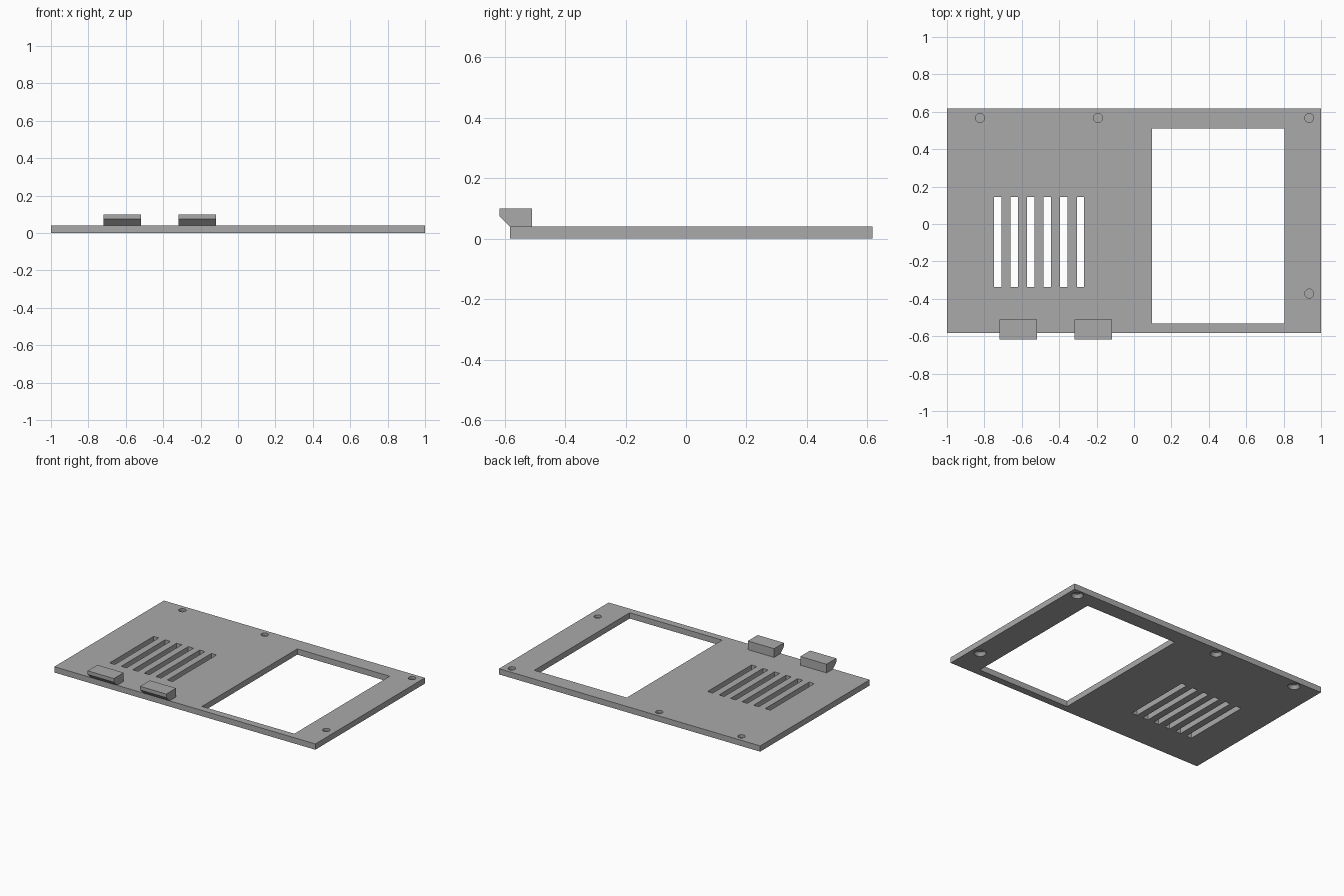
import bpy
import bmesh

if "Cube" in bpy.data.objects:
    bpy.data.objects.remove(bpy.data.objects["Cube"], do_unlink=True)

THICK = 0.04
FRONT, BACK = -0.582, 0.617

# Single plain grey
grey = bpy.data.materials.new("plain grey")
grey.use_nodes = True
colour = (0.4, 0.4, 0.4, 1)
grey.diffuse_color = colour
grey.node_tree.nodes["Principled BSDF"].inputs["Base Color"].default_value = colour


def make_object(name, bm):
    bmesh.ops.recalc_face_normals(bm, faces=bm.faces)
    mesh = bpy.data.meshes.new(name)
    bm.to_mesh(mesh)
    bm.free()
    mesh.materials.append(grey)
    obj = bpy.data.objects.new(name, mesh)
    bpy.context.collection.objects.link(obj)
    return obj


def add_box(bm, x0, x1, y0, y1, z0, z1):
    verts = bmesh.ops.create_cube(bm, size=1)["verts"]
    for v in verts:
        v.co.x = x1 if v.co.x > 0 else x0
        v.co.y = y1 if v.co.y > 0 else y0
        v.co.z = z1 if v.co.z > 0 else z0


def add_countersink(bm, x, y):
    """Closed lathe: cone widening downward, straight bore above."""
    disc = bmesh.ops.create_circle(bm, cap_ends=True, segments=24, radius=1)["verts"]
    face = disc[0].link_faces[0]
    profile = [(0.046, -0.01), (0.024, 0.022), (0.024, THICK + 0.02)]
    for i, (r, z) in enumerate(profile):
        if i:
            last = profile[i - 1][0]
            old = face
            ring = bmesh.ops.extrude_face_region(
                bm, geom=[old], use_keep_orig=(i == 1))["geom"]
            face = next(g for g in ring if isinstance(g, bmesh.types.BMFace))
        else:
            last = 1
        for v in face.verts:
            if i:
                v.co.x = x + (v.co.x - x) * r / last
                v.co.y = y + (v.co.y - y) * r / last
            else:
                v.co.x, v.co.y = x + v.co.x * r, y + v.co.y * r
            v.co.z = z


# Cover plate
bm = bmesh.new()
add_box(bm, -1, 1, FRONT, BACK, 0, THICK)
plate = make_object("cover_plate", bm)

# Openings: large window, vent slots, screw holes
bm = bmesh.new()
add_box(bm, 0.097, 0.805, -0.533, 0.51, -0.1, 0.1)
for i in range(6):
    x = -0.728 + 0.0884 * i
    add_box(bm, x - 0.02, x + 0.02, -0.336, 0.145, -0.1, 0.1)
for x, y in [(-0.823, 0.567), (-0.192, 0.567), (0.937, 0.567), (0.937, -0.372)]:
    add_countersink(bm, x, y)
cutter = make_object("opening_cutter", bm)
cutter.hide_render = True

cut = plate.modifiers.new("openings", "BOOLEAN")
cut.operation = "DIFFERENCE"
cut.solver = "EXACT"
cut.object = cutter
bpy.context.view_layer.update()
graph = bpy.context.evaluated_depsgraph_get()
plate_mesh = bpy.data.meshes.new_from_object(plate.evaluated_get(graph))
plate.modifiers.clear()
plate.data = plate_mesh
bpy.data.objects.remove(cutter, do_unlink=True)

# Chamfered hook tabs overhanging the front edge
hook = [(-0.51, THICK), (FRONT, THICK), (-0.617, 0.075), (-0.617, 0.1), (-0.51, 0.1)]
for name, x in [("right_hook_tab", -0.72), ("left_hook_tab", -0.318)]:
    bm = bmesh.new()
    side = bm.faces.new([bm.verts.new((x, y, z)) for y, z in hook])
    new = bmesh.ops.extrude_face_region(bm, geom=[side], use_keep_orig=True)["geom"]
    bmesh.ops.translate(bm, vec=(0.201, 0, 0),
                        verts=[g for g in new if isinstance(g, bmesh.types.BMVert)])
    make_object(name, bm)

# Smooth bores, crisp edges
bpy.ops.object.select_all(action="DESELECT")
plate.select_set(True)
bpy.context.view_layer.objects.active = plate
bpy.ops.object.shade_smooth_by_angle(angle=0.5)
